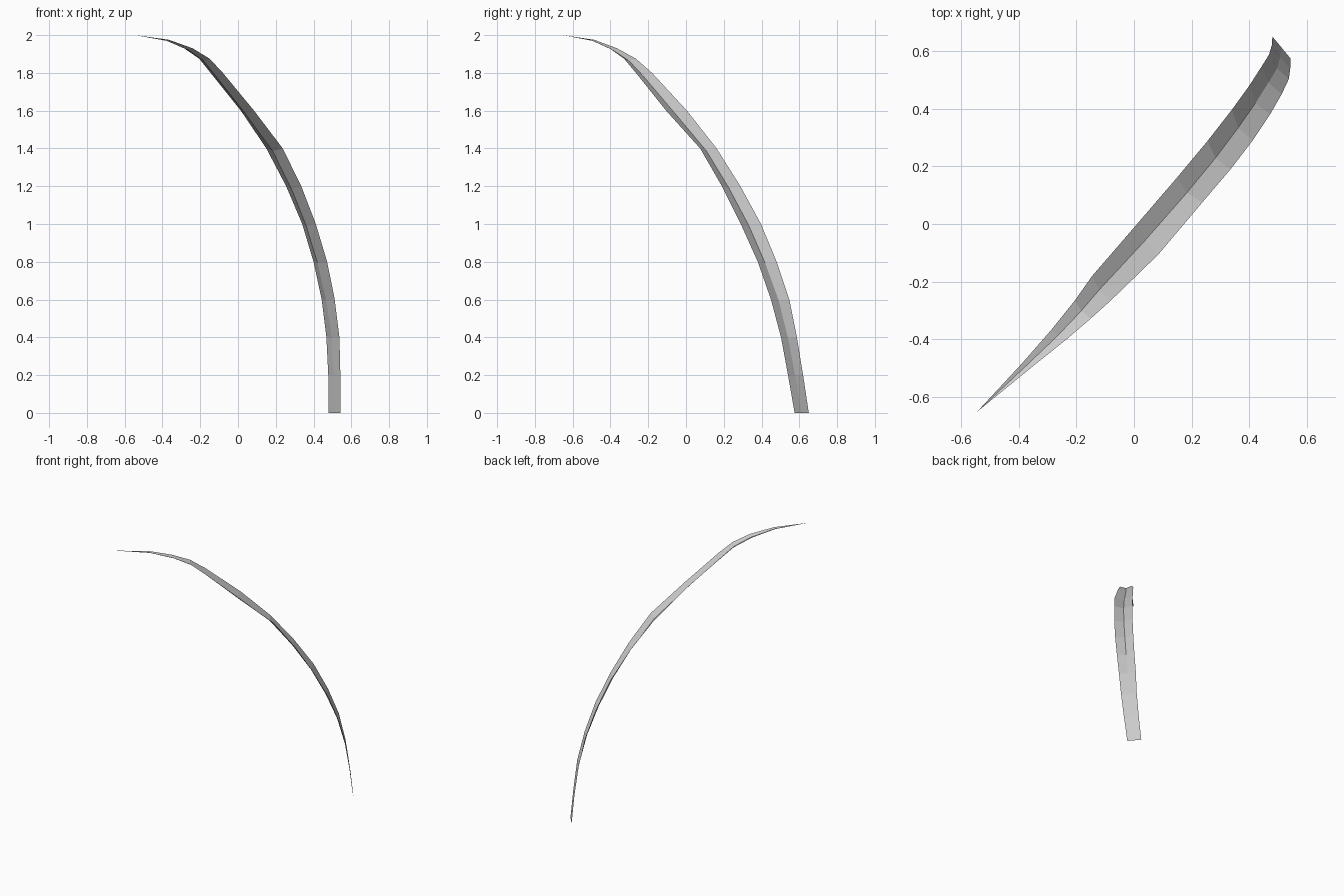
import bpy
import bmesh
from mathutils import Vector

if "Cube" in bpy.data.objects:
    bpy.data.objects.remove(bpy.data.objects["Cube"])

# Blade stations from root to shoulder: height, one rim (x, y), other rim (x, y)
stations = [
    (0.00, (0.480, 0.650), (0.542, 0.575)),
    (0.20, (0.478, 0.620), (0.542, 0.540)),
    (0.40, (0.468, 0.587), (0.537, 0.503)),
    (0.60, (0.443, 0.547), (0.512, 0.450)),
    (0.80, (0.400, 0.480), (0.472, 0.380)),
    (1.00, (0.340, 0.397), (0.412, 0.290)),
    (1.20, (0.255, 0.288), (0.335, 0.190)),
    (1.40, (0.150, 0.162), (0.237, 0.075)),
    (1.60, (0.015, 0.005), (0.085, -0.105)),
    (1.80, (-0.145, -0.180), (-0.080, -0.265)),
    (1.875, (-0.205, -0.265), (-0.150, -0.328)),
    (1.93, (-0.285, -0.365), (-0.240, -0.405)),
    (1.975, (-0.390, -0.485), (-0.365, -0.505)),
]
tip = Vector((-0.545, -0.652, 2.0))

rims = [(Vector((*a, z)), Vector((*b, z))) for z, a, b in stations]
mids = [(a + b) / 2 for a, b in rims] + [tip]

bm = bmesh.new()
rows = []
for i, (a, b) in enumerate(rims):
    # The midrib sinks below the rims, flat at the root and deeper further up
    along = mids[i + 1] - mids[max(i - 1, 0)]
    inward = (b - a).cross(along).normalized()
    if inward.z > 0:
        inward.negate()
    depth = 0.16 * (b - a).length * min(i / 4, 1)
    rows.append([bm.verts.new(p) for p in (a, mids[i] + inward * depth, b)])

# Two columns of quads, closed by a pointed tip
for r, s in zip(rows, rows[1:]):
    for j in range(2):
        bm.faces.new((r[j], r[j + 1], s[j + 1], s[j]))
point = bm.verts.new(tip)
for j in range(2):
    bm.faces.new((rows[-1][j], rows[-1][j + 1], point))
bmesh.ops.recalc_face_normals(bm, faces=bm.faces[:])
bm.normal_update()
if sum(f.normal.z for f in bm.faces) < 0:
    bmesh.ops.reverse_faces(bm, faces=bm.faces[:])

mesh = bpy.data.meshes.new("grass_blade")
bm.to_mesh(mesh)
bm.free()
bpy.context.collection.objects.link(bpy.data.objects.new("grass_blade", mesh))
